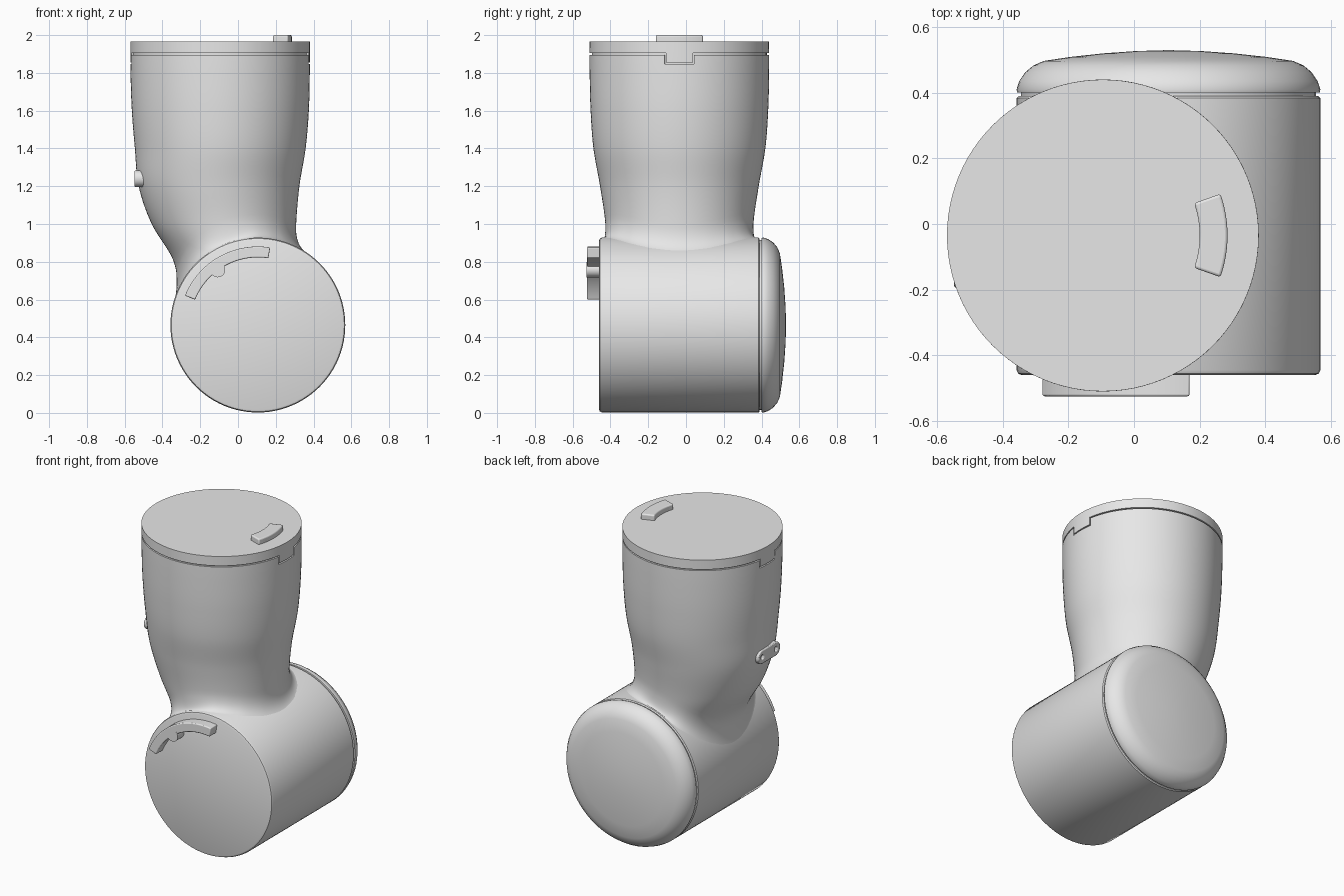
import bpy, bmesh, math
from mathutils import Matrix, Vector

if "Cube" in bpy.data.objects:
    bpy.data.objects.remove(bpy.data.objects["Cube"])

SEG = 96
AXIS = Vector((0.105, 0, 0.465))      # barrel axis, along y
RADIUS = 0.463
NECK_X, NECK_Y, NECK_R, TOP = -0.095, -0.035, 0.475, 1.965

grey = bpy.data.materials.new("plain_grey")
grey.use_nodes = True
grey.diffuse_color = (0.8, 0.8, 0.8, 1)
grey.node_tree.nodes["Principled BSDF"].inputs["Base Color"].default_value = (0.8, 0.8, 0.8, 1)


def finish(name, bm):
    bmesh.ops.remove_doubles(bm, verts=bm.verts, dist=1e-5)
    bmesh.ops.recalc_face_normals(bm, faces=bm.faces)
    mesh = bpy.data.meshes.new(name)
    bm.to_mesh(mesh)
    bm.free()
    mesh.materials.append(grey)
    ob = bpy.data.objects.new(name, mesh)
    bpy.context.collection.objects.link(ob)
    return ob


def activate(ob):
    bpy.ops.object.select_all(action='DESELECT')
    ob.select_set(True)
    bpy.context.view_layer.objects.active = ob


def smooth(ob):
    activate(ob)
    bpy.ops.object.shade_smooth_by_angle(angle=math.radians(32))


def skin(name, rings):
    """Join equal rings of points into a surface."""
    bm = bmesh.new()
    rows = [[bm.verts.new(p) for p in ring] for ring in rings]
    for a, b in zip(rows, rows[1:]):
        for i in range(len(a)):
            j = (i + 1) % len(a)
            bm.faces.new((a[i], a[j], b[j], b[i]))
    return finish(name, bm)


def lathe(name, profile, centre=AXIS, seg=SEG):
    """Revolve (radius, y) pairs around an axis along y."""
    turns = [2 * math.pi * i / seg for i in range(seg)]
    return skin(name, [[(centre.x + r * math.cos(t), y, centre.z + r * math.sin(t))
                        for t in turns] for r, y in profile])


def prism(name, outline, low, high, matrix, bevel=0):
    bm = bmesh.new()
    face = bm.faces.new([bm.verts.new((x, y, low)) for x, y in outline])
    new = bmesh.ops.extrude_face_region(bm, geom=[face])
    moved = [v for v in new["geom"] if isinstance(v, bmesh.types.BMVert)]
    bmesh.ops.translate(bm, verts=moved, vec=(0, 0, high - low))
    bm.transform(matrix)
    ob = finish(name, bm)
    if bevel:
        mod = ob.modifiers.new("soft_edges", 'BEVEL')
        mod.width, mod.segments, mod.limit_method = bevel, 3, 'ANGLE'
    return ob


def arc(radius, start, end, steps=24, centre=(0, 0)):
    angles = [math.radians(start + (end - start) * i / steps) for i in range(steps + 1)]
    return [(centre[0] + radius * math.cos(a), centre[1] + radius * math.sin(a)) for a in angles]


def band(inner, outer, start, end, steps=24):
    return arc(outer, start, end, steps) + arc(inner, end, start, steps)


def cut(ob, cutters):
    for cutter in cutters:
        cutter.hide_render = True
        mod = ob.modifiers.new("cut", 'BOOLEAN')
        mod.operation, mod.solver, mod.object = 'DIFFERENCE', 'EXACT', cutter
        activate(ob)
        bpy.ops.object.modifier_apply(modifier=mod.name)
        bpy.data.objects.remove(cutter)


# Horizontal barrel, its recessed seam and the domed back cap
smooth(lathe("barrel", [(0, -0.46), (0.448, -0.46), (0.458, -0.456), (RADIUS, -0.445),
                        (RADIUS, 0.384), (0.457, 0.39), (0, 0.39)]))
smooth(lathe("seam_core", [(0, 0.37), (0.45, 0.37), (0.45, 0.42), (0, 0.42)]))
smooth(lathe("back_cap", [(0, 0.4), (0.461, 0.4), (RADIUS, 0.41), (0.455, 0.435), (0.437, 0.462),
                          (0.412, 0.483), (0.38, 0.497), (0.3, 0.509), (0.2, 0.52),
                          (0.1, 0.527), (0, 0.53)]))

# Neck outline, evenly spaced in height from 0.4 to 2.0
LEFT_X = [-0.30, -0.315, -0.34, -0.457, -0.526, -0.546, -0.562, -0.569, -0.57]
RIGHT_X = [0.305, 0.305, 0.305, 0.308, 0.325, 0.358, 0.375, 0.38, 0.38]
DEPTH = [0.39, 0.39, 0.39, 0.392, 0.42, 0.455, 0.47, 0.475, 0.475]


def sample(values, z):
    """Smooth curve through the values."""
    t = (z - 0.4) / 0.2
    i = max(0, min(len(values) - 2, int(t)))
    t -= i
    p0, p1, p2, p3 = [values[max(0, min(len(values) - 1, i + k))] for k in (-1, 0, 1, 2)]
    return p1 + 0.5 * t * (p2 - p0 + t * (2 * p0 - 5 * p1 + 4 * p2 - p3
                                          + t * (3 * (p1 - p2) + p3 - p0)))


def neck_point(a, z):
    left, right = sample(LEFT_X, z), sample(RIGHT_X, z)
    return Vector(((left + right) / 2 + (right - left) / 2 * math.cos(a),
                   NECK_Y + sample(DEPTH, z) * math.sin(a), z))


def neck_column(a, rows=40, blend=10):
    """Points down one side of the neck, flaring onto the barrel."""
    z = 1.2
    while z > 0.5:
        p = neck_point(a, z)
        if math.hypot(p.x - AXIS.x, p.z - AXIS.z) < RADIUS:
            break
        z -= 0.002
    meet, start_z = neck_point(a, z), z + 0.1
    points = [neck_point(a, TOP + (start_z - TOP) * i / rows) for i in range(rows + 1)]
    foot = meet + Vector((math.cos(a), math.sin(a), -1)) * 0.055
    foot.y = max(-0.448, min(0.382, foot.y))
    out = Vector((foot.x - AXIS.x, 0, foot.z - AXIS.z)).normalized() * (RADIUS - 0.003)
    foot = Vector((AXIS.x, foot.y, AXIS.z)) + out
    for i in range(1, blend + 1):
        t = i / blend
        points.append(points[rows] * (1 - t) ** 2 + meet * 2 * t * (1 - t) + foot * t * t)
    # close both ends on the middle
    return [Vector((NECK_X, NECK_Y, TOP))] + points + [Vector((AXIS.x, NECK_Y, AXIS.z))]


columns = [neck_column(2 * math.pi * i / SEG) for i in range(SEG)]
neck = skin("neck", list(zip(*columns)))

# Lid seam: two long grooves with a stepped tab on each side
upright = Matrix.Translation((NECK_X, NECK_Y, 0))
TAB = 9.1
grooves = []
for turn in (0, 180):
    for start, end, low, high in ((TAB, 180 - TAB, 1.896, 1.904),
                                  (-TAB, TAB, 1.846, 1.854),
                                  (-TAB - 0.4, -TAB + 0.4, 1.846, 1.904),
                                  (TAB - 0.4, TAB + 0.4, 1.846, 1.904)):
        grooves.append(prism("groove_cutter", band(NECK_R - 0.012, 0.52, start + turn, end + turn, 36),
                             low, high, upright))
cut(neck, grooves)
smooth(neck)

# Curved key on the lid
smooth(prism("top_key", band(0.295, 0.38, -19.5, 19.5), TOP - 0.01, 2.0, upright, 0.008))

# Curved rail with a round stop on the front face
facing_front = Matrix.Translation(AXIS) @ Matrix.Rotation(math.pi / 2, 4, 'X')
smooth(prism("front_rail", band(0.358, 0.416, 81, 158), 0.45, 0.525, facing_front, 0.006))
stop_x, stop_z = arc(0.362, 126, 127, 1)[0]
smooth(lathe("rail_stop", [(0, -0.45), (0.04, -0.45), (0.04, -0.526), (0, -0.526)],
             AXIS + Vector((stop_x, 0, stop_z)), 32))

# Two-hole link plate on the right side of the neck
facing_right = Matrix(((0, 0, -1, 0), (-1, 0, 0, -0.08), (0, 1, 0, 1.24), (0, 0, 0, 1)))
link = prism("side_link", arc(0.044, -90, 90, 16, (0.07, 0)) + arc(0.044, 90, 270, 16, (-0.07, 0)),
             0.47, 0.548, facing_right)
cut(link, [prism("hole_cutter", arc(0.014, 0, 345, 23, (s * 0.07, 0)), 0.535, 0.56, facing_right)
           for s in (-1, 1)])
edge = link.modifiers.new("soft_edges", 'BEVEL')
edge.width, edge.segments, edge.limit_method = 0.006, 2, 'ANGLE'
smooth(link)
